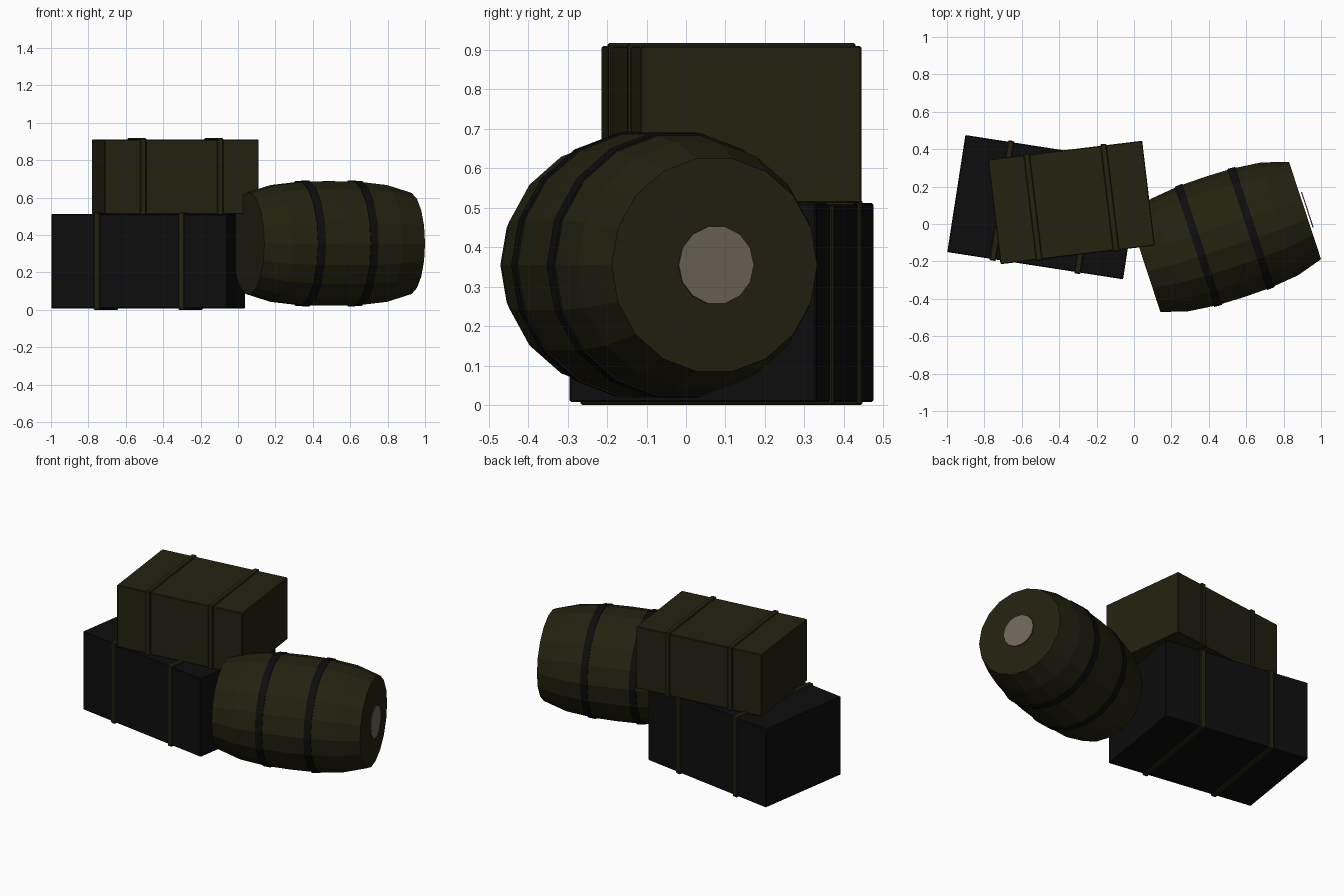
import bpy, bmesh, math
from mathutils import Matrix, Vector

cube = bpy.data.objects.get("Cube")
if cube:
    bpy.data.objects.remove(cube, do_unlink=True)


def material(name, color):
    m = bpy.data.materials.new(name)
    m.use_nodes = True
    m.diffuse_color = (*color, 1)
    bsdf = m.node_tree.nodes["Principled BSDF"]
    bsdf.inputs["Base Color"].default_value = (*color, 1)
    bsdf.inputs["Roughness"].default_value = 0.9
    return m


olive = material("dark olive wood", (0.017, 0.016, 0.005))
black = material("black paint", (0.004, 0.004, 0.0045))
tan = material("pale tan", (0.16, 0.135, 0.1))


def finish(bm, name, mat, matrix):
    bmesh.ops.recalc_face_normals(bm, faces=bm.faces)
    mesh = bpy.data.meshes.new(name)
    bm.to_mesh(mesh)
    bm.free()
    mesh.materials.append(mat)
    obj = bpy.data.objects.new(name, mesh)
    obj.matrix_world = matrix
    bpy.context.collection.objects.link(obj)
    return obj


def box(name, size, offset, mat, matrix, bevel):
    bm = bmesh.new()
    bmesh.ops.create_cube(bm, size=1)
    bmesh.ops.scale(bm, vec=size, verts=bm.verts)
    bmesh.ops.translate(bm, vec=offset, verts=bm.verts)
    obj = finish(bm, name, mat, matrix)
    mod = obj.modifiers.new("soft edges", "BEVEL")
    mod.width = bevel
    mod.segments = 1


def crate(name, center, size, degrees, strap_x, body_mat):
    """Box with two olive straps wrapped around its short direction."""
    matrix = Matrix.Translation(center) @ Matrix.Rotation(math.radians(degrees), 4, "Z")
    box(name, size, (0, 0, 0), body_mat, matrix, 0.004)
    wrap = (0.034, size[1] + 0.016, size[2] + 0.016)
    for side, label in ((-1, "right"), (1, "left")):
        box(f"{name}_strap_{label}", wrap, (side * strap_x, 0, 0), olive, matrix, 0.005)


def lathe(name, profile, sides, mat, matrix, closed=False):
    """Spin (axial, radius) points around local x; open profiles get end caps."""
    bm = bmesh.new()
    rings = []
    for x, r in profile:
        ring = []
        for i in range(sides):
            a = math.tau * i / sides
            ring.append(bm.verts.new((x, r * math.cos(a), r * math.sin(a))))
        rings.append(ring)
    pairs = list(zip(rings, rings[1:]))
    if closed:
        pairs.append((rings[-1], rings[0]))
    else:
        bm.faces.new(rings[0])
        bm.faces.new(rings[-1])
    for a, b in pairs:
        for i in range(sides):
            j = (i + 1) % sides
            bm.faces.new((a[i], a[j], b[j], b[i]))
    return finish(bm, name, mat, matrix)


# Stacked crates
crate("lower_crate", Vector((-0.48, 0.09, 0.26)), (0.951, 0.633, 0.504), -8.8, 0.229, black)
crate("upper_crate", Vector((-0.335, 0.115, 0.711)), (0.831, 0.564, 0.398), 6.9, 0.207, olive)

# Barrel lying on its side
lying = Matrix.Translation((0.485, -0.069, 0.355)) @ Matrix.Rotation(math.radians(18.2), 4, "Z")
half = [(0.452, 0.274), (0.31, 0.317), (0.15, 0.335)]
staves = [(-x, r) for x, r in half] + [(0, 0.338)] + half[::-1]
lathe("barrel", staves, 18, olive, lying)

# Hoops
for side, label in ((-1, "right"), (1, "left")):
    hoop = [(side * x, r) for x, r in
            ((0.127, 0.325), (0.127, 0.341), (0.17, 0.338), (0.17, 0.325))]
    lathe(f"barrel_hoop_{label}", hoop, 18, black, lying, closed=True)

# Pale disc on the barrel head
lathe("barrel_head_disc", [(0.462, 0.1), (0.468, 0.1)], 14, tan, lying)
